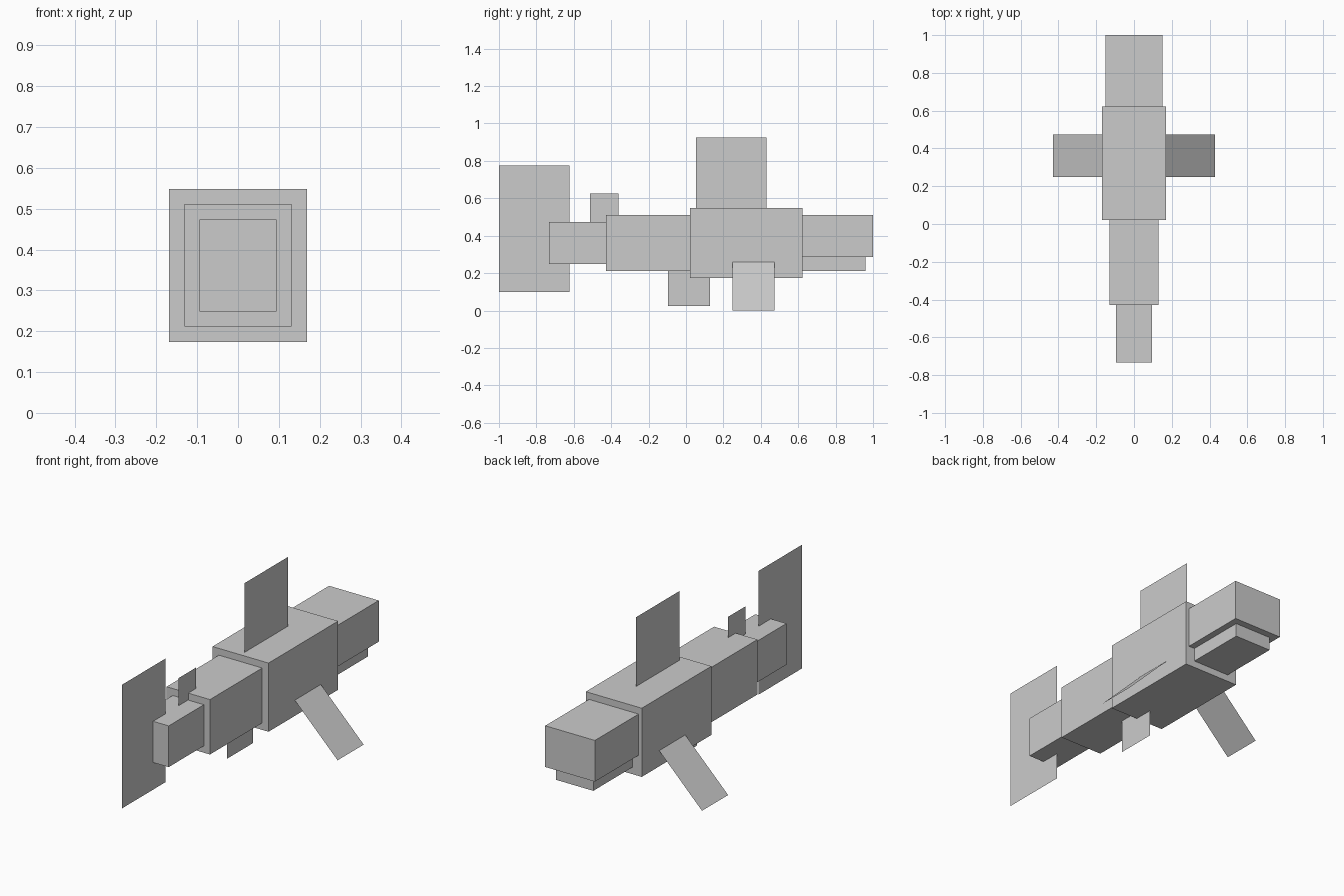
import bpy, bmesh

if "Cube" in bpy.data.objects:
    bpy.data.objects.remove(bpy.data.objects["Cube"])


def make_object(name, verts, faces):
    mesh = bpy.data.meshes.new(name)
    mesh.from_pydata(verts, [], faces)
    mesh.update()
    obj = bpy.data.objects.new(name, mesh)
    bpy.context.collection.objects.link(obj)
    return obj


def box(name, half_width, y, z):
    """Closed box centred on x = 0, spanning the y and z ranges."""
    obj = make_object(name, [], [])
    bm = bmesh.new()
    bmesh.ops.create_cube(bm, size=1)
    for v in bm.verts:
        v.co.x *= 2 * half_width
        v.co.y = y[0] if v.co.y < 0 else y[1]
        v.co.z = z[0] if v.co.z < 0 else z[1]
    bm.to_mesh(obj.data)
    bm.free()
    return obj


def upright_fin(name, y, z):
    """Paper-thin fin on the centre plane."""
    return make_object(name, [(0, y[0], z[0]), (0, y[1], z[0]),
                              (0, y[1], z[1]), (0, y[0], z[1])], [(0, 1, 2, 3)])


# Body segments, tail to head
box("tail_base", 0.094, (-0.732, -0.429), (0.248, 0.473))
box("rear_body", 0.131, (-0.429, 0.022), (0.211, 0.511))
box("main_body", 0.169, (0.022, 0.623), (0.173, 0.548))
box("head", 0.150, (0.623, 1.0), (0.286, 0.511))
box("lower_jaw", 0.113, (0.623, 0.961), (0.211, 0.286))

# Thin upright fins
upright_fin("tail_fin", (-1.0, -0.624), (0.10, 0.775))
upright_fin("dorsal_fin", (0.054, 0.43), (0.548, 0.926))
upright_fin("rear_dorsal_fin", (-0.512, -0.362), (0.474, 0.625))
upright_fin("belly_fin", (-0.097, 0.129), (0.025, 0.24))

# Side fins slanting down at 45 degrees
for side, label in ((1, "right"), (-1, "left")):
    inner, outer = side * 0.163, side * 0.428
    make_object(f"{label}_side_fin",
                [(inner, 0.248, 0.265), (outer, 0.248, 0.0),
                 (outer, 0.473, 0.0), (inner, 0.473, 0.265)],
                [(0, 1, 2, 3) if side > 0 else (3, 2, 1, 0)])
